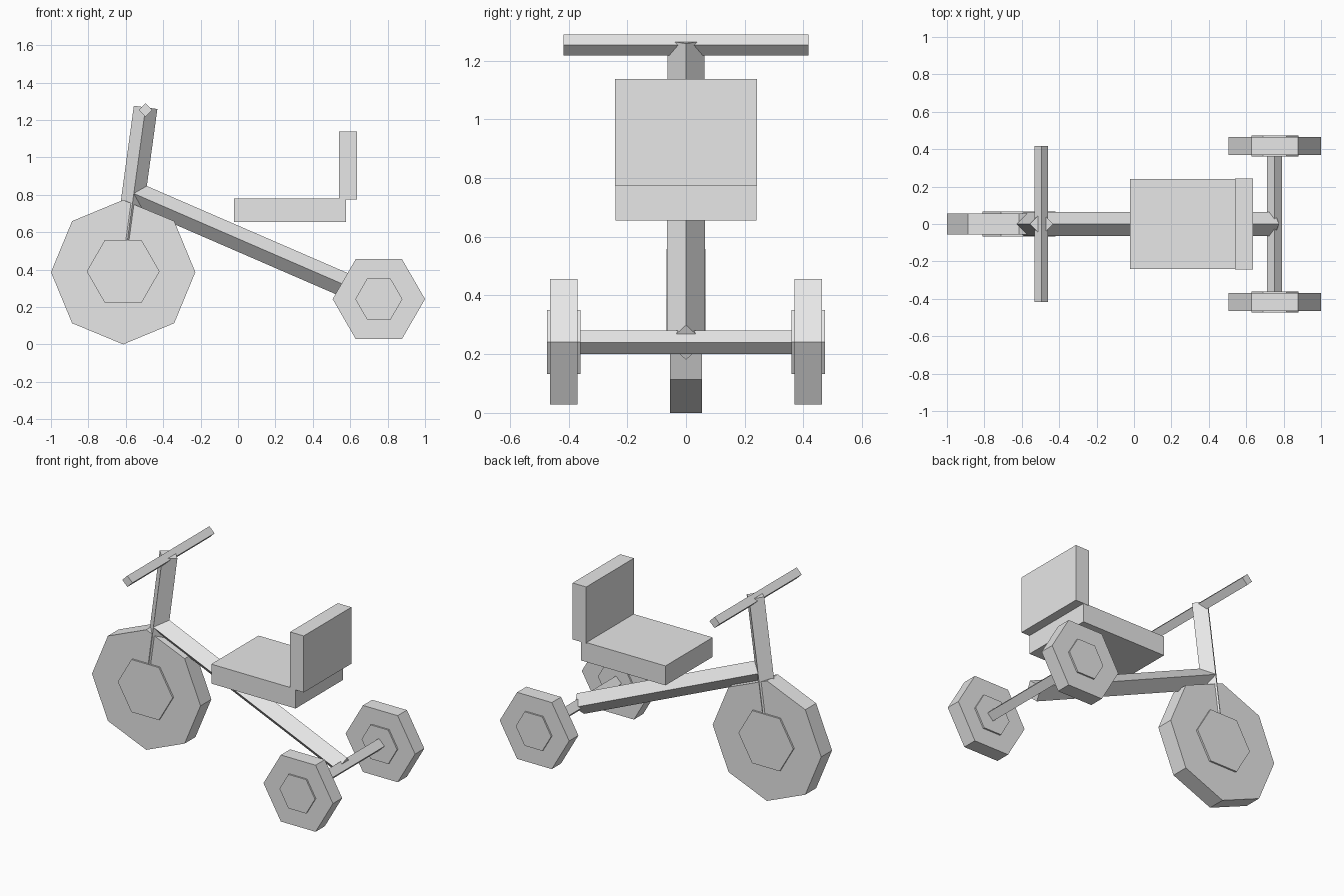
import bpy
import math
from mathutils import Vector, Matrix

if "Cube" in bpy.data.objects:
    bpy.data.objects.remove(bpy.data.objects["Cube"])

grey = bpy.data.materials.new("light grey")
grey.diffuse_color = (0.8, 0.8, 0.8, 1)
grey.use_nodes = True
grey.node_tree.nodes["Principled BSDF"].inputs["Base Color"].default_value = grey.diffuse_color


def finish(name):
    ob = bpy.context.object
    ob.name = name
    ob.data.materials.append(grey)
    return ob


def box(name, lo, hi):
    lo, hi = Vector(lo), Vector(hi)
    bpy.ops.mesh.primitive_cube_add(size=1, location=(lo + hi) / 2)
    ob = finish(name)
    ob.data.transform(Matrix.Diagonal((hi - lo).to_4d()))
    return ob


def disc(name, sides, radius, x, z, y, half_width):
    """Flat-sided wheel on the y axis with corners pointing along x."""
    bpy.ops.mesh.primitive_cylinder_add(vertices=sides, radius=radius,
                                        depth=2 * half_width, location=(x, y, z))
    ob = finish(name)
    turn = Matrix.Rotation(math.pi / 2, 4, 'X') @ Matrix.Rotation(math.pi / 2, 4, 'Z')
    ob.data.transform(turn)
    return ob


def bar(name, start, end, radius):
    """Four-sided tube whose corners point sideways and along the bar's plane."""
    start, end = Vector(start), Vector(end)
    axis = (end - start).normalized()
    side = Vector((0, 1, 0)) if abs(axis.y) < 0.9 else Vector((1, 0, 0))
    up = axis.cross(side)
    bpy.ops.mesh.primitive_cylinder_add(vertices=4, radius=radius,
                                        depth=(end - start).length,
                                        location=(start + end) / 2)
    ob = finish(name)
    ob.data.transform(Matrix((side, up, axis)).transposed().to_4x4())
    return ob


# Front wheel and hub
disc("front_wheel", 8, 0.386, -0.614, 0.386, 0, 0.055)
disc("front_hub", 6, 0.195, -0.614, 0.39, 0, 0.066)

# Rear wheels and hubs
for side, s in (("left", 1), ("right", -1)):
    disc(f"rear_wheel_{side}", 6, 0.247, 0.753, 0.242, s * 0.417, 0.047)
    disc(f"rear_hub_{side}", 6, 0.126, 0.753, 0.242, s * 0.417, 0.057)

# Tubes: steering post, frame, axle and handlebar
bar("steering_post", (-0.614, 0, 0.39), (-0.494, 0, 1.267), 0.0635)
bar("main_frame", (-0.556, 0, 0.806), (0.75, 0, 0.24), 0.0645)
bar("rear_axle", (0.75, -0.40, 0.24), (0.75, 0.40, 0.24), 0.04)
bar("handlebar", (-0.495, -0.417, 1.253), (-0.495, 0.417, 1.253), 0.036)

# Seat and backrest
box("seat", (-0.022, -0.24, 0.655), (0.578, 0.24, 0.78))
box("backrest", (0.54, -0.242, 0.775), (0.637, 0.242, 1.138))
